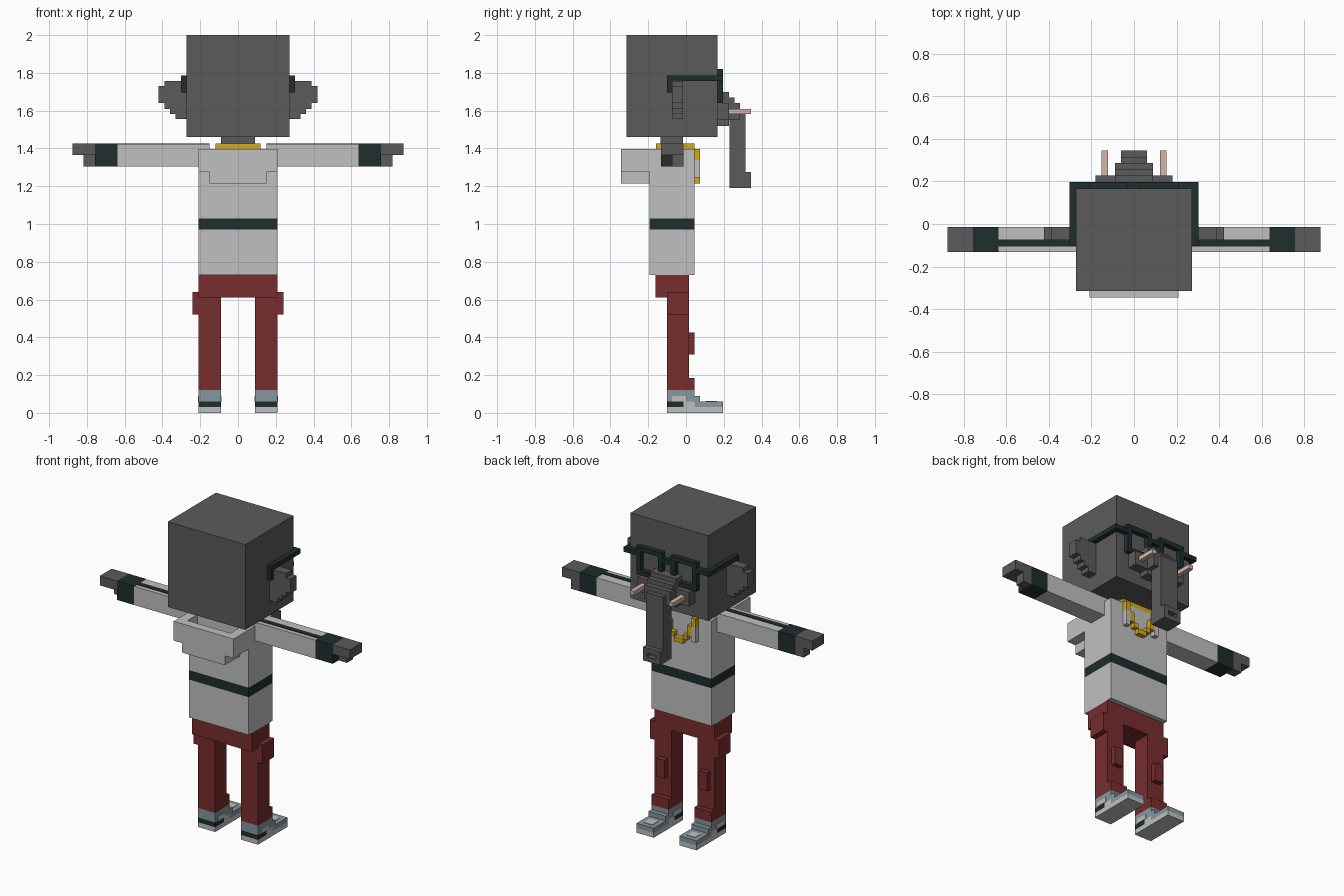
import bpy, bmesh


def material(name, rgb):
    m = bpy.data.materials.new(name)
    m.diffuse_color = (*rgb, 1)
    return m


GRAY = material("elephant gray", (0.105, 0.105, 0.105))
LIGHT = material("light cloth", (0.53, 0.53, 0.53))
DARK = material("dark teal", (0.014, 0.026, 0.026))
RED = material("trouser red", (0.19, 0.026, 0.028))
GOLD = material("gold", (0.66, 0.40, 0.01))
BLUE = material("shoe blue gray", (0.24, 0.31, 0.35))
IVORY = material("ivory", (0.66, 0.47, 0.39))


def part(name, mat, boxes, mirror=False):
    """One object from boxes given as x0, x1, y0, y1, z0, z1."""
    bm = bmesh.new()
    for x0, x1, y0, y1, z0, z1 in boxes:
        for v in bmesh.ops.create_cube(bm, size=1)["verts"]:
            v.co = (x1 if v.co.x > 0 else x0,
                    y1 if v.co.y > 0 else y0,
                    z1 if v.co.z > 0 else z0)
    me = bpy.data.meshes.new(name)
    bm.to_mesh(me)
    bm.free()
    me.materials.append(mat)
    ob = bpy.data.objects.new(name, me)
    bpy.context.collection.objects.link(ob)
    if mirror:
        ob.modifiers.new("mirror", "MIRROR")
    return ob


def frame(x0, x1, y0, y1, z0, z1, t=0.03):
    """Four bars around a rectangular opening that faces y."""
    return [(x0, x1, y0, y1, z1 - t, z1), (x0, x1, y0, y1, z0, z0 + t),
            (x0, x0 + t, y0, y1, z0 + t, z1 - t), (x1 - t, x1, y0, y1, z0 + t, z1 - t)]


# Head and neck
part("head", GRAY, [(-0.272, 0.272, -0.315, 0.167, 1.46, 2.0)])
part("neck", GRAY, [(-0.09, 0.09, -0.135, -0.015, 1.39, 1.46)])

# Stepped ears
part("ear", GRAY, [(x0, x1, -0.075, -0.015, z0, z1) for x0, x1, z0, z1 in (
    (0.272, 0.33, 1.555, 1.757), (0.33, 0.36, 1.583, 1.757),
    (0.36, 0.39, 1.61, 1.757), (0.39, 0.422, 1.64, 1.73))], True)

# Trunk: stepped bridge, hanging length and hollow tip
part("trunk", GRAY, [
    (-0.09, 0.09, 0.167, 0.227, 1.52, 1.70), (-0.09, 0.09, 0.227, 0.257, 1.55, 1.67),
    (-0.09, 0.09, 0.257, 0.287, 1.55, 1.64), (-0.06, 0.06, 0.287, 0.315, 1.55, 1.61),
    (-0.06, 0.06, 0.23, 0.315, 1.19, 1.58)]
    + frame(-0.06, 0.06, 0.315, 0.345, 1.19, 1.275))
part("tusk_socket", GRAY, [(0.09, 0.18, 0.167, 0.227, 1.55, 1.64)], True)
part("tusk", IVORY, [(0.122, 0.152, 0.227, 0.345, 1.583, 1.61)], True)

# Glasses
part("glasses", DARK, frame(0.03, 0.21, 0.167, 0.197, 1.64, 1.82) + [
    (0.21, 0.302, 0.167, 0.197, 1.758, 1.787),
    (0.0, 0.03, 0.167, 0.197, 1.758, 1.787),
    (0.272, 0.302, -0.10, 0.167, 1.758, 1.787),
    (0.272, 0.302, -0.10, -0.072, 1.697, 1.758)], True)

# Sweater with a band around the waist
for name, mat, z0, z1 in (("sweater_lower", LIGHT, 0.73, 0.97),
                          ("sweater_band", DARK, 0.97, 1.03),
                          ("sweater_upper", LIGHT, 1.03, 1.397)):
    part(name, mat, [(-0.21, 0.21, -0.193, 0.045, z0, z1)])

# Hood hanging on the back, open at the top
part("hood", LIGHT, [
    (-0.15, 0.15, -0.345, -0.193, 1.215, 1.275), (-0.21, 0.21, -0.345, -0.193, 1.275, 1.305),
    (-0.21, 0.21, -0.345, -0.29, 1.305, 1.397),
    (-0.21, -0.15, -0.29, -0.193, 1.305, 1.397), (0.15, 0.21, -0.29, -0.193, 1.305, 1.397)])
part("hood_string", LIGHT, [(0.09, 0.12, 0.045, 0.075, 1.245, 1.34)], True)

# Gold collar and chain
part("collar", GOLD, [(-0.12, 0.12, -0.16, 0.045, 1.397, 1.425)])
part("chain", GOLD, [
    (0.09, 0.12, 0.045, 0.075, 1.34, 1.397), (0.06, 0.09, 0.045, 0.075, 1.275, 1.34),
    (0.03, 0.06, 0.045, 0.075, 1.245, 1.275), (0.0, 0.03, 0.045, 0.075, 1.215, 1.245)], True)

# Arms, cuffs and hands
part("sleeve", LIGHT, [(0.15, 0.637, -0.132, -0.013, 1.305, 1.423)], True)
part("sleeve_stripe", DARK, [(0.15, 0.637, -0.105, -0.073, 1.42, 1.426)], True)
part("cuff", DARK, [(0.637, 0.757, -0.132, -0.013, 1.305, 1.425)], True)
part("hand", GRAY, [(0.757, 0.877, -0.132, -0.013, 1.365, 1.425),
                    (0.757, 0.817, -0.075, -0.013, 1.305, 1.365)], True)

# Trousers
part("trouser_waist", RED, [(-0.21, 0.21, -0.162, 0.015, 0.612, 0.73)])
part("trouser_leg", RED, [(0.09, 0.21, -0.10, 0.015, 0.12, 0.612)], True)
part("trouser_pocket", RED, [(0.21, 0.242, -0.10, 0.015, 0.52, 0.64)], True)
part("knee_patch", RED, [(0.12, 0.18, 0.015, 0.045, 0.31, 0.425)], True)
part("trouser_cuff", RED, [(0.09, 0.21, 0.015, 0.045, 0.12, 0.185)], True)

# Shoes in layers
part("shoe_sole", LIGHT, [(0.09, 0.21, -0.10, 0.195, 0.0, 0.03),
                          (0.09, 0.21, -0.013, 0.045, 0.03, 0.06)], True)
part("shoe_stripe", DARK, [(0.09, 0.21, -0.10, -0.013, 0.03, 0.06)], True)
part("shoe_upper", BLUE, [(0.09, 0.21, 0.045, 0.195, 0.03, 0.06),
                          (0.09, 0.21, -0.10, 0.075, 0.06, 0.09),
                          (0.09, 0.21, -0.10, 0.045, 0.09, 0.12)], True)
part("shoe_side_panel", LIGHT, [(x, x + 0.004, -0.075, 0.0, 0.06, 0.09)
                                for x in (0.087, 0.209)], True)
part("shoe_toe_patch", LIGHT, [(0.12, 0.18, 0.105, 0.165, 0.058, 0.063)], True)
